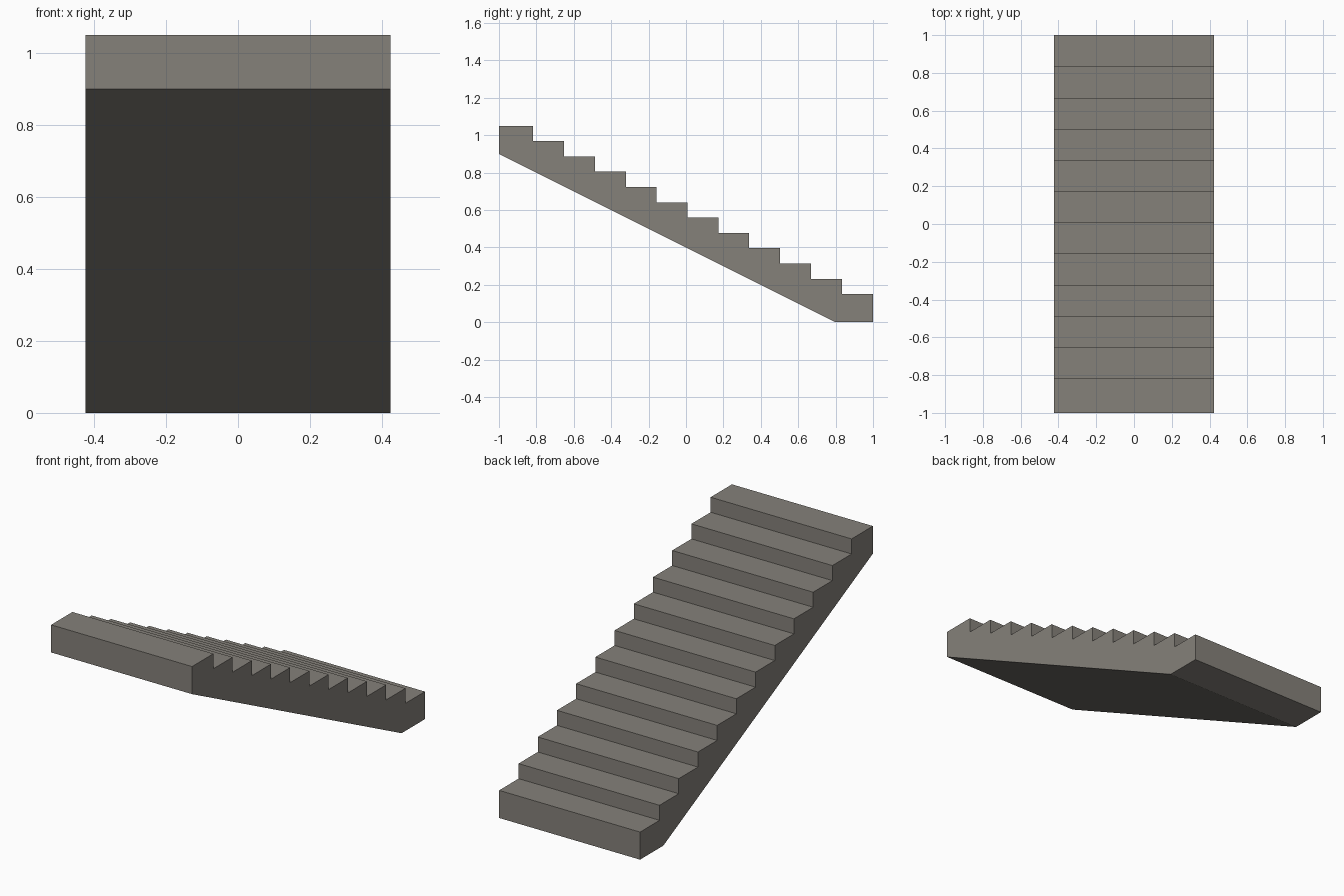
import bpy, bmesh

if "Cube" in bpy.data.objects:
    bpy.data.objects.remove(bpy.data.objects["Cube"])

STEPS = 12
HALF_W = 0.424
TREAD = 0.165
RISE = 0.9 / (STEPS - 1)

# Stone material
stone = bpy.data.materials.new("warm grey stone")
stone.diffuse_color = (0.235, 0.22, 0.195, 1)
stone.use_nodes = True
stone.node_tree.nodes["Principled BSDF"].inputs["Base Color"].default_value = stone.diffuse_color

# Side profile (y, z): sloped underside, then the steps climbing to the front
profile = [(-1.0, 0.9), (0.8, 0.0), (1.0, 0.0)]
y = 1.0
for i in range(STEPS):
    z = 0.15 + i * RISE
    y_next = -1.0 if i == STEPS - 1 else 0.833 - i * TREAD
    profile += [(y, z), (y_next, z)]
    y = y_next

# Staircase: extrude the profile across the width
bm = bmesh.new()
side = bm.faces.new([bm.verts.new((-HALF_W, py, pz)) for py, pz in profile])
ext = bmesh.ops.extrude_face_region(bm, geom=[side], use_keep_orig=True)
moved = [g for g in ext["geom"] if isinstance(g, bmesh.types.BMVert)]
bmesh.ops.translate(bm, verts=moved, vec=(2 * HALF_W, 0, 0))
bmesh.ops.recalc_face_normals(bm, faces=bm.faces[:])

mesh = bpy.data.meshes.new("staircase")
bm.to_mesh(mesh)
bm.free()
mesh.materials.append(stone)
bpy.context.collection.objects.link(bpy.data.objects.new("staircase", mesh))
